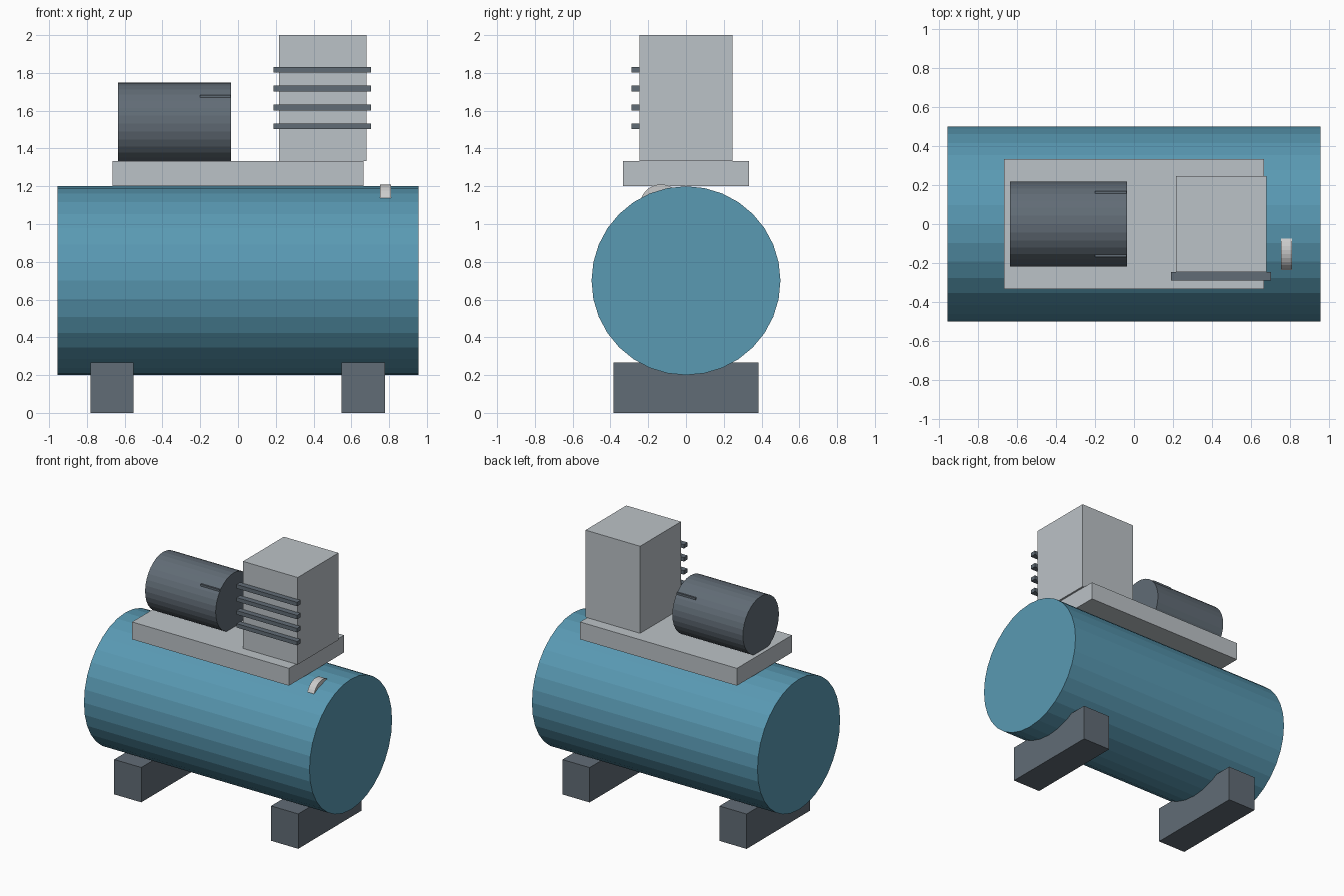
import bpy, bmesh, math
from mathutils import Matrix, Vector

if "Cube" in bpy.data.objects:
    bpy.data.objects.remove(bpy.data.objects["Cube"])


def material(name, rgb):
    m = bpy.data.materials.new(name)
    m.diffuse_color = (*rgb, 1)
    m.use_nodes = True
    m.node_tree.nodes["Principled BSDF"].inputs["Base Color"].default_value = m.diffuse_color
    return m


BLUE = material("tank_blue", (0.10, 0.32, 0.45))
DARK = material("dark_steel", (0.12, 0.15, 0.18))
LIGHT = material("light_steel", (0.50, 0.54, 0.57))
PALE = material("pale_metal", (0.75, 0.75, 0.73))


def finish(name, bm, mat):
    me = bpy.data.meshes.new(name)
    bm.to_mesh(me)
    bm.free()
    me.materials.append(mat)
    ob = bpy.data.objects.new(name, me)
    bpy.context.collection.objects.link(ob)
    return ob


def box(name, x, y, z, mat):
    """Box from (min, max) ranges on each axis."""
    bm = bmesh.new()
    lo, hi = (Vector(v) for v in zip(x, y, z))
    bmesh.ops.create_cube(bm, size=1, matrix=Matrix.Translation((lo + hi) / 2)
                          @ Matrix.Diagonal((*(hi - lo), 1)))
    return finish(name, bm, mat)


def x_cylinder(name, x, y, z, r, mat, sides=32):
    """Flat-sided cylinder lying along x."""
    bm = bmesh.new()
    bmesh.ops.create_cone(bm, cap_ends=True, segments=sides, radius1=r, radius2=r,
                          depth=x[1] - x[0],
                          matrix=Matrix.Translation(((x[0] + x[1]) / 2, y, z))
                          @ Matrix.Rotation(math.pi / 2, 4, 'Y'))
    return finish(name, bm, mat)


# Air tank on two feet
x_cylinder("tank", (-0.956, 0.956), 0, 0.70, 0.5, BLUE)
for side, cx in (("left", -0.667), ("right", 0.664)):
    box(f"{side}_foot", (cx - 0.115, cx + 0.115), (-0.383, 0.383), (0, 0.267), DARK)

# Mounting plate
box("mounting_plate", (-0.665, 0.665), (-0.333, 0.333), (1.20, 1.333), LIGHT)

# Motor with a block whose upper edges show through the casing
x_cylinder("motor", (-0.635, -0.037), 0, 1.532, 0.218, DARK)
box("motor_block", (-0.2, -0.039), (-0.168, 0.168), (1.40, 1.684), DARK)

# Pump block with cooling fins on its front
box("pump_block", (0.216, 0.679), (-0.247, 0.247), (1.333, 2.0), LIGHT)
for i in range(4):
    z = 1.517 + 0.1 * i
    box(f"cooling_fin_{i + 1}", (0.189, 0.703), (-0.289, -0.245),
        (z - 0.015, z + 0.015), DARK)

# Pressure gauge sunk into the tank
x_cylinder("gauge", (0.753, 0.81), -0.133, 1.10, 0.11, PALE)
